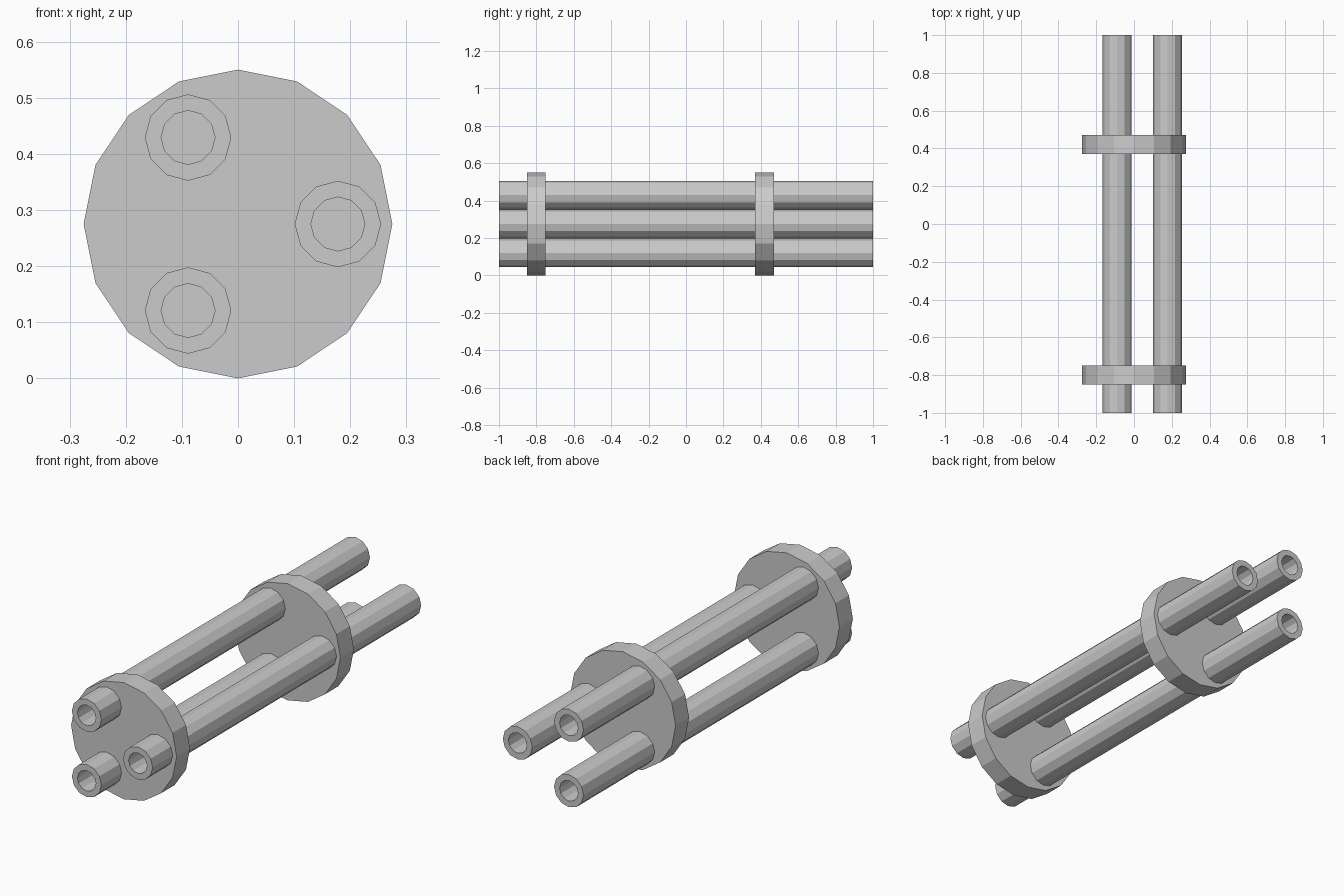
import bpy, bmesh, math

if "Cube" in bpy.data.objects:
    bpy.data.objects.remove(bpy.data.objects["Cube"])

grey = bpy.data.materials.new("plain grey")
grey.diffuse_color = (0.6, 0.6, 0.6, 1)
grey.use_nodes = True
grey.node_tree.nodes["Principled BSDF"].inputs["Base Color"].default_value = grey.diffuse_color

CZ = 0.275  # height of the long axis


def ring(bm, r, n, cx, cz, y):
    return [bm.verts.new((cx + r * math.cos(2 * math.pi * i / n), y,
                          cz + r * math.sin(2 * math.pi * i / n))) for i in range(n)]


def finish(bm, name):
    bmesh.ops.recalc_face_normals(bm, faces=bm.faces)
    me = bpy.data.meshes.new(name)
    bm.to_mesh(me)
    bm.free()
    me.materials.append(grey)
    bpy.context.collection.objects.link(bpy.data.objects.new(name, me))


def bridge(bm, a, b):
    for i in range(len(a)):
        j = (i + 1) % len(a)
        bm.faces.new((a[i], a[j], b[j], b[i]))


# Three open tubes around the axis
for k in range(3):
    a = math.radians(120 * k)
    cx, cz = 0.178 * math.cos(a), CZ + 0.178 * math.sin(a)
    bm = bmesh.new()
    loops = [ring(bm, r, 12, cx, cz, y)
             for r, y in ((0.077, -1), (0.077, 1), (0.048, 1), (0.048, -1))]
    for i in range(4):
        bridge(bm, loops[i], loops[(i + 1) % 4])
    finish(bm, f"barrel_tube_{k + 1}")

# Two solid clamp discs that the tubes pass through
for name, y0, y1 in (("front_disc", -0.85, -0.75), ("rear_disc", 0.37, 0.47)):
    bm = bmesh.new()
    a, b = ring(bm, 0.275, 16, 0, CZ, y0), ring(bm, 0.275, 16, 0, CZ, y1)
    bridge(bm, a, b)
    bm.faces.new(a)
    bm.faces.new(b)
    finish(bm, name)
